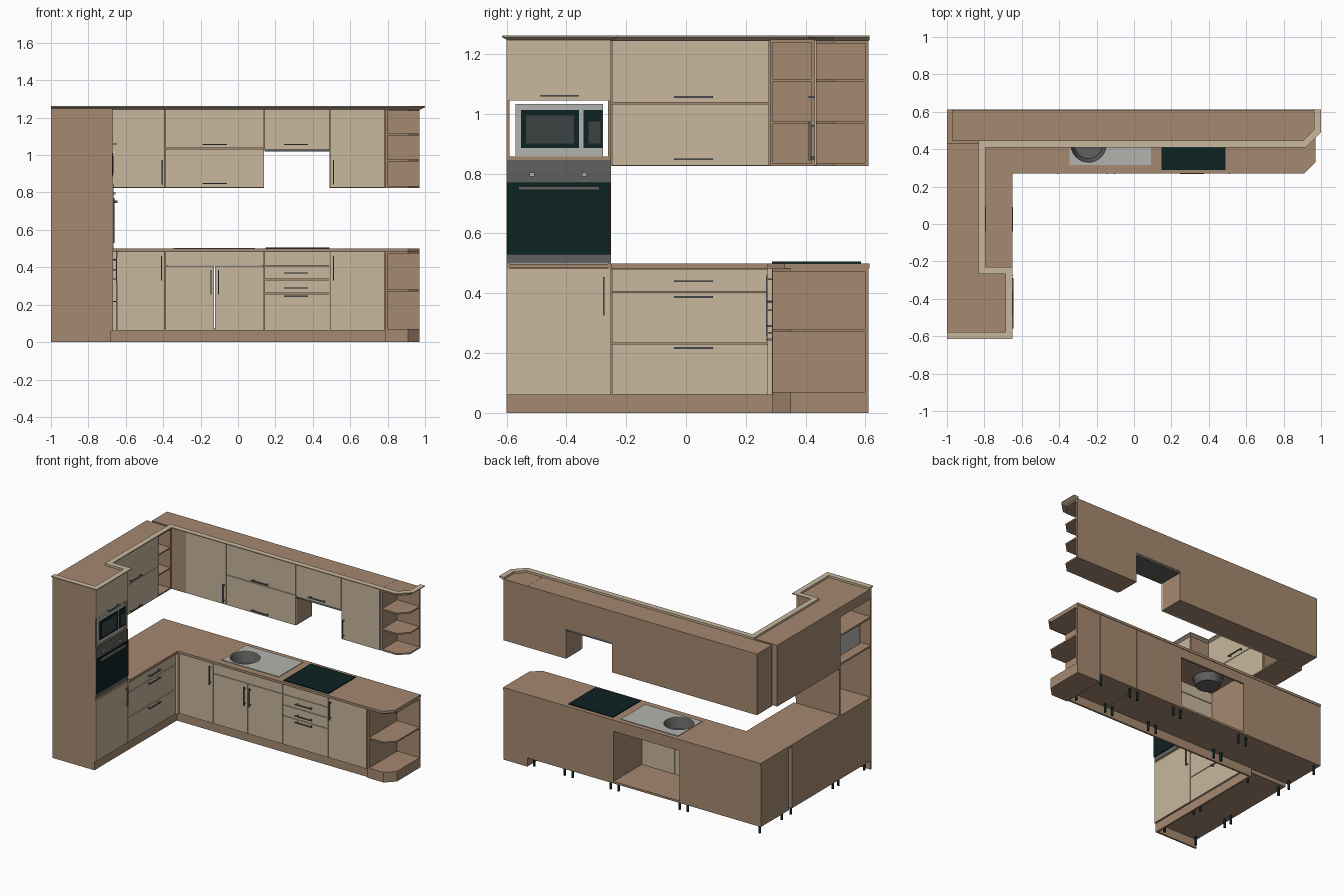
import bpy, bmesh, math
from mathutils import Vector

if "Cube" in bpy.data.objects:
    bpy.data.objects.remove(bpy.data.objects["Cube"])


def material(name, r, g, b):
    m = bpy.data.materials.new(name)
    m.diffuse_color = (r, g, b, 1)
    m.use_nodes = True
    m.node_tree.nodes["Principled BSDF"].inputs["Base Color"].default_value = m.diffuse_color
    return m


BROWN = material("brown_wood", 0.376, 0.25, 0.162)
BEIGE = material("beige_front", 0.58, 0.475, 0.335)
DARK = material("dark_glass", 0.004, 0.016, 0.017)
STEEL = material("light_steel", 0.45, 0.45, 0.42)
GREY = material("oven_grey", 0.115, 0.115, 0.11)
HANDLE = material("handle_metal", 0.15, 0.17, 0.18)
SCREEN = material("screen_grey", 0.045, 0.055, 0.055)


def finish(name, bm, mat):
    bmesh.ops.recalc_face_normals(bm, faces=bm.faces)
    me = bpy.data.meshes.new(name)
    bm.to_mesh(me)
    bm.free()
    me.materials.append(mat)
    ob = bpy.data.objects.new(name, me)
    bpy.context.collection.objects.link(ob)
    return ob


def boxes(name, mat, *specs):
    """Each spec is x0, x1, y0, y1, z0, z1."""
    bm = bmesh.new()
    for x0, x1, y0, y1, z0, z1 in specs:
        vs = bmesh.ops.create_cube(bm, size=1)["verts"]
        for v in vs:
            v.co = Vector(((x0 + x1) / 2 + v.co.x * (x1 - x0),
                           (y0 + y1) / 2 + v.co.y * (y1 - y0),
                           (z0 + z1) / 2 + v.co.z * (z1 - z0)))
    return finish(name, bm, mat)


def prism(name, mat, pts, levels):
    """Extrude one outline at each (z0, z1) level."""
    bm = bmesh.new()
    for z0, z1 in levels:
        f = bm.faces.new([bm.verts.new((x, y, z0)) for x, y in pts])
        ext = bmesh.ops.extrude_face_region(bm, geom=[f])["geom"]
        for v in ext:
            if isinstance(v, bmesh.types.BMVert):
                v.co.z = z1
    return finish(name, bm, mat)


def cylinder(name, mat, x, y, z0, z1, r, n=32, r_low=None):
    bm = bmesh.new()
    bmesh.ops.create_cone(bm, cap_ends=True, segments=n, radius1=r_low or r, radius2=r, depth=z1 - z0)
    bmesh.ops.translate(bm, verts=bm.verts, vec=(x, y, (z0 + z1) / 2))
    return finish(name, bm, mat)


def place(axis, plane, a0, a1, d0, d1, z0, z1):
    """Box on a front plane; d is distance out of the plane."""
    if axis == "x":
        return (a0, a1, plane - d1, plane - d0, z0, z1)
    return (plane + d0, plane + d1, a0, a1, z0, z1)


def front(name, axis, plane, a0, a1, z0, z1):
    g = 0.002
    boxes(name, BEIGE, place(axis, plane, a0 + g, a1 - g, -0.015, 0, z0 + g, z1 - g))


def handle(axis, plane, a, z, vertical=False, L=0.065):
    t = 0.003
    if vertical:
        parts = [(a - t, a + t, 0.014, 0.02, z - L, z + L)]
        parts += [(a - t, a + t, 0, 0.014, z + s * L * 0.8 - t, z + s * L * 0.8 + t) for s in (-1, 1)]
    else:
        parts = [(a - L, a + L, 0.014, 0.02, z - t, z + t)]
        parts += [(a + s * L * 0.8 - t, a + s * L * 0.8 + t, 0, 0.014, z - t, z + t) for s in (-1, 1)]
    boxes("handle", HANDLE, *[place(axis, plane, *p) for p in parts])


BX, LX = 0.287, -0.667      # lower front planes: back run (y), left run (x)
BU, LU = 0.43, -0.81        # upper front planes

# Lower carcasses
boxes("lower_corner_cabinet", BROWN, (-1, -0.39, 0.302, 0.61, 0.06, 0.483))
boxes("lower_left_cabinet", BROWN, (-1, -0.682, -0.25, 0.27, 0.06, 0.483))
boxes("lower_right_cabinets", BROWN, (0.14, 0.489, 0.302, 0.61, 0.06, 0.483),
      (0.491, 0.785, 0.302, 0.61, 0.06, 0.483))
boxes("sink_cabinet_open_back", BROWN, (-0.39, 0.14, 0.302, 0.61, 0.06, 0.074),
      (-0.39, 0.14, 0.597, 0.61, 0.42, 0.483), (-0.39, -0.377, 0.302, 0.61, 0.06, 0.483),
      (0.127, 0.14, 0.302, 0.61, 0.06, 0.483))
boxes("corner_filler", BEIGE, (-0.682, -0.65, 0.272, 0.302, 0.06, 0.483))

# Lower fronts
front("corner_door", "x", BX, -0.65, -0.39, 0.06, 0.483)
front("sink_false_front", "x", BX, -0.39, 0.14, 0.408, 0.483)
front("sink_door_left", "x", BX, -0.39, -0.125, 0.06, 0.408)
front("sink_door_right", "x", BX, -0.125, 0.14, 0.06, 0.408)
for z0, z1 in ((0.06, 0.26), (0.26, 0.335), (0.335, 0.408), (0.408, 0.483)):
    front("drawer_front", "x", BX, 0.14, 0.49, z0, z1)
front("end_door", "x", BX, 0.49, 0.785, 0.06, 0.483)
for z0, z1 in ((0.06, 0.232), (0.232, 0.404), (0.404, 0.483)):
    front("left_drawer_front", "y", LX, -0.25, 0.275, z0, z1)
for a, z in ((-0.41, 0.395), (-0.145, 0.32), (-0.105, 0.32), (0.51, 0.395)):
    handle("x", BX, a, z, True)
for z in (0.37, 0.29, 0.245):
    handle("x", BX, 0.31, z)
for z in (0.44, 0.387, 0.217):
    handle("y", LX, 0.025, z)

# Plinth boards and legs
boxes("plinth", BROWN, (-0.69, 0.785, 0.30, 0.312, 0, 0.06), (-0.69, -0.678, -0.6, 0.312, 0, 0.06),
      (-1, -0.678, -0.6, -0.588, 0, 0.06))
legs = [(x, y) for x in (-0.97, -0.42, -0.36, 0.11, 0.17, 0.46, 0.52, 0.755) for y in (0.34, 0.58)]
legs += [(x, y) for y in (0.24, -0.22, -0.28, -0.56) for x in (-0.97, -0.72)]
for x, y in legs:
    cylinder("cabinet_leg", DARK, x, y, 0, 0.06, 0.008, 12)


# Open end shelves with a cut corner
def end_shelf(name, y, levels, z0, z1):
    pts = [(0.787, y), (0.91, y), (0.97, y + 0.06), (0.97, 0.61), (0.787, 0.61)]
    prism(name + "_boards", BROWN, pts, levels)
    boxes(name + "_panels", BROWN, (0.787, 0.799, y, 0.61, z0, z1), (0.787, 0.97, 0.598, 0.61, z0, z1))


end_shelf("lower_end_shelf", 0.29, [(0, 0.06), (0.06, 0.07), (0.27, 0.28), (0.473, 0.483)], 0.06, 0.483)
end_shelf("upper_end_shelf", 0.435, [(0.825, 0.835), (0.966, 0.976), (1.106, 1.116), (1.235, 1.248)], 0.825, 1.245)

# Worktop, sink and hob
top = prism("worktop", BROWN, [(-1, -0.25), (-0.65, -0.25), (-0.65, 0.27), (0.91, 0.27), (0.97, 0.33),
                               (0.97, 0.613), (-1, 0.613)], [(0.483, 0.5)])
plate = boxes("sink_plate", STEEL, (-0.345, 0.092, 0.315, 0.58, 0.4995, 0.504))
cutter = cylinder("bowl_cutter", GREY, -0.243, 0.425, 0.4, 0.6, 0.095, 48)
cutter.hide_render = True
cutter.hide_viewport = True
for ob in (top, plate):
    mod = ob.modifiers.new("bowl_hole", "BOOLEAN")
    mod.object = cutter
    mod.operation = "DIFFERENCE"
    mod.solver = "EXACT"
bm = bmesh.new()
bmesh.ops.create_cone(bm, cap_ends=True, segments=48, radius1=0.075, radius2=0.0955, depth=0.07)
bmesh.ops.translate(bm, verts=bm.verts, vec=(-0.243, 0.425, 0.468))
bmesh.ops.delete(bm, geom=[f for f in bm.faces if f.normal.z > 0.9], context="FACES")
bowl = finish("sink_bowl", bm, GREY)
boxes("hob", DARK, (0.147, 0.49, 0.288, 0.585, 0.4995, 0.506))

# Upper carcasses
boxes("upper_back_cabinets", BROWN, (-0.97, 0.14, 0.445, 0.61, 0.825, 1.248),
      (0.14, 0.49, 0.445, 0.61, 1.032, 1.248), (0.49, 0.786, 0.445, 0.61, 0.825, 1.248))
boxes("upper_left_cabinet", BROWN, (-1, -0.825, -0.25, 0.28, 0.825, 1.248))
boxes("upper_corner_filler", BROWN, (-0.825, -0.7, 0.432, 0.446, 0.825, 1.245))
boxes("extractor_hood", GREY, (0.142, 0.488, 0.432, 0.608, 1.018, 1.032))
boxes("corner_open_shelf", BROWN, (-1, -0.988, 0.28, 0.432, 0.825, 1.248),
      (-1, -0.812, 0.28, 0.29, 0.825, 1.248), (-1, -0.812, 0.42, 0.432, 0.825, 1.248),
      *[(-1, -0.812, 0.28, 0.432, z, z + 0.01) for z in (0.825, 0.966, 1.106, 1.238)])

# Upper fronts
front("upper_corner_door", "x", BU, -0.7, -0.39, 0.825, 1.247)
front("upper_end_door", "x", BU, 0.49, 0.785, 0.825, 1.247)
front("hood_door", "x", BU, 0.14, 0.49, 1.03, 1.247)
for z0, z1 in ((0.825, 1.035), (1.035, 1.247)):
    front("back_flap_door", "x", BU, -0.39, 0.14, z0, z1)
    front("left_flap_door", "y", LU, -0.25, 0.28, z0, z1)
for a, z in ((-0.405, 0.908), (0.51, 0.908)):
    handle("x", BU, a, z, True)
for a, z in ((-0.125, 1.056), (-0.125, 0.848), (0.31, 1.056)):
    handle("x", BU, a, z)
for z in (1.056, 0.848):
    handle("y", LU, 0.025, z)

# Tall appliance cabinet, open at the back behind oven and microwave
boxes("tall_cabinet", BROWN, (-1, -0.67, -0.6, -0.59, 0.06, 1.248), (-1, -0.67, -0.26, -0.25, 0.06, 1.248),
      (-1, -0.99, -0.6, -0.25, 0.06, 0.49), (-1, -0.99, -0.6, -0.25, 1.18, 1.248),
      *[(-1, -0.67, -0.6, -0.25, z0, z1) for z0, z1 in
        ((0.06, 0.072), (0.484, 0.498), (0.846, 0.858), (1.044, 1.056), (1.236, 1.248))])
front("tall_lower_door", "y", LX, -0.6, -0.25, 0.06, 0.484)
front("tall_upper_door", "y", LX, -0.6, -0.25, 1.044, 1.247)
handle("y", LX, -0.275, 0.39, True)
handle("y", LX, -0.422, 1.06)

# Oven
boxes("oven_frame", GREY, (-0.69, -0.666, -0.598, -0.252, 0.499, 0.846))
boxes("oven_glass", DARK, (-0.668, -0.66, -0.598, -0.252, 0.53, 0.77))
boxes("oven_handle", GREY, (-0.66, -0.645, -0.56, -0.29, 0.745, 0.757))
for y in (-0.515, -0.34):
    boxes("oven_knob", STEEL, (-0.666, -0.655, y - 0.008, y + 0.008, 0.79, 0.803))

# Microwave
boxes("microwave_body", STEEL, (-0.93, -0.672, -0.57, -0.277, 0.858, 1.033))
boxes("microwave_door", DARK, (-0.672, -0.667, -0.552, -0.357, 0.885, 1.012))
boxes("microwave_window", SCREEN, (-0.667, -0.665, -0.535, -0.375, 0.9, 0.995))
boxes("microwave_controls", DARK, (-0.672, -0.667, -0.342, -0.279, 0.885, 1.012))
boxes("microwave_keypad", SCREEN, (-0.667, -0.665, -0.326, -0.286, 0.9, 0.975))

# Cornice: a profile swept along the upper front edge with mitred corners
path = [Vector(p) for p in ((-1, -0.59), (-0.675, -0.59), (-0.675, -0.255), (-0.82, -0.255), (-0.82, 0.435),
                            (0.91, 0.435), (0.975, 0.5), (0.975, 0.613))]
profile = ((-0.012, 1.247), (0.003, 1.245), (0.025, 1.256), (0.025, 1.262), (-0.012, 1.262))
bm = bmesh.new()
rings = []
for i, p in enumerate(path):
    dirs = [(path[j + 1] - path[j]).normalized() for j in (i - 1, i) if 0 <= j < len(path) - 1]
    normals = [Vector((d.y, -d.x)) for d in dirs]
    m = sum(normals, Vector((0, 0))).normalized()
    m /= m.dot(normals[0])
    rings.append([bm.verts.new((p.x + m.x * d, p.y + m.y * d, z)) for d, z in profile])
for a, b in zip(rings, rings[1:]):
    for k in range(5):
        bm.faces.new((a[k], a[(k + 1) % 5], b[(k + 1) % 5], b[k]))
bm.faces.new(rings[0])
bm.faces.new(rings[-1])
finish("cornice", bm, BEIGE)
